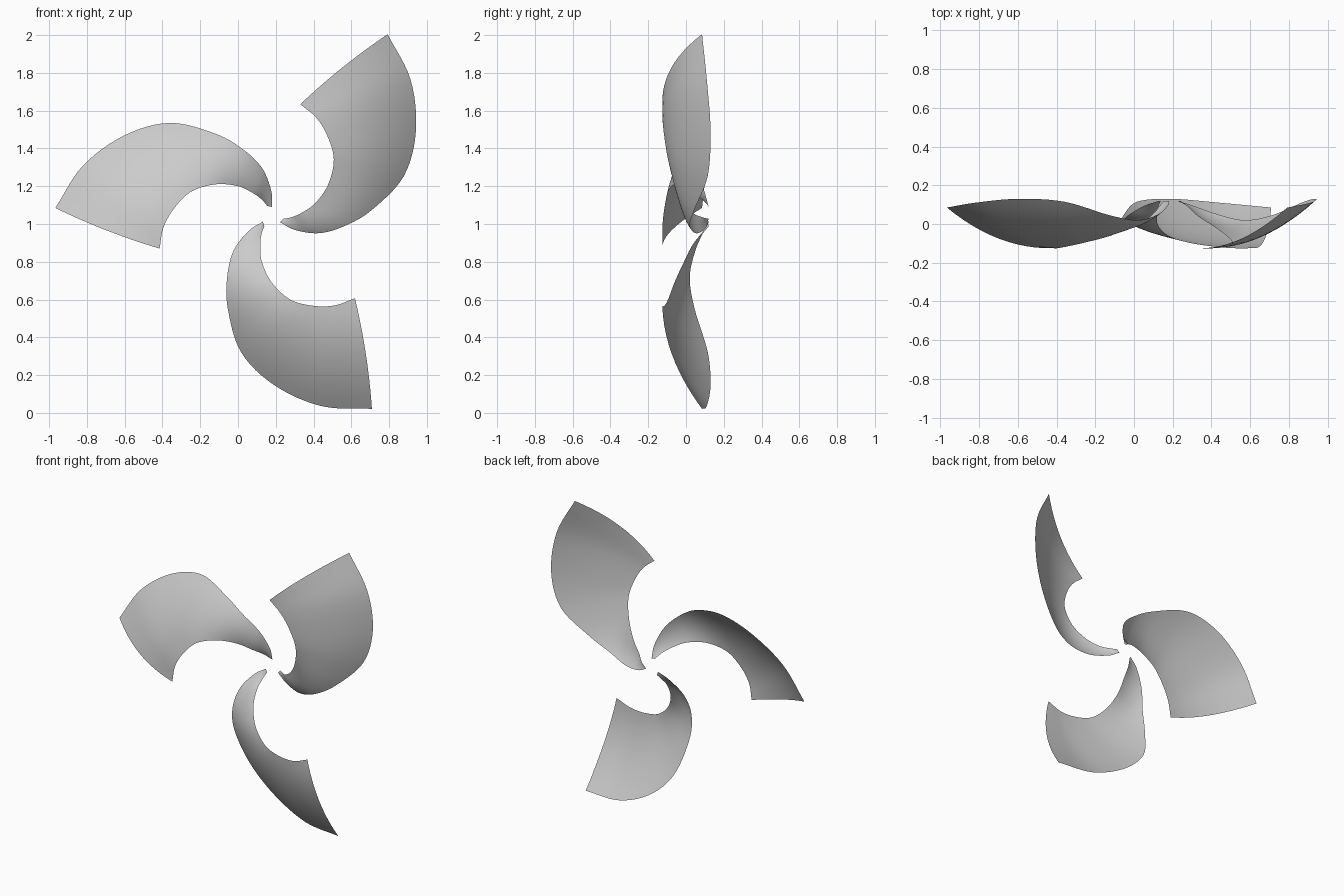
import bpy, bmesh, math
from mathutils import Vector

cube = bpy.data.objects.get("Cube")
if cube:
    bpy.data.objects.remove(cube, do_unlink=True)

HUB = Vector((0.178, 0, 1.037))
ALONG, ACROSS = 6, 12      # steps per guide span, steps across the chord

# Guide rails of one blade from root to tip: (x, z, depth)
outer_rail = [(.18, 1.09, .12), (.175, 1.18, .095), (.125, 1.30, .05),
              (.02, 1.40, .02), (-.125, 1.48, .045), (-.36, 1.535, .115),
              (-.6, 1.47, .13), (-.82, 1.31, .11), (-.967, 1.085, .085)]
inner_rail = [(.155, 1.095, .12), (.13, 1.125, .09), (.085, 1.16, .04),
              (0, 1.2, -.01), (-.12, 1.21, -.06), (-.25, 1.17, -.095),
              (-.34, 1.08, -.115), (-.395, .98, -.125), (-.415, .87, -.125)]


def smooth_rail(points):
    """Catmull-Rom curve through the points, relative to the hub."""
    p = [Vector((x, y, z)) - HUB for x, z, y in points]
    p = [2 * p[0] - p[1]] + p + [2 * p[-1] - p[-2]]
    curve = []
    for a, b, c, d in zip(p, p[1:], p[2:], p[3:]):
        for i in range(ALONG):
            t = i / ALONG
            curve.append(b + 0.5 * t * (c - a + t * (2 * a - 5 * b + 4 * c - d
                                                   + t * (3 * (b - c) + d - a))))
    return curve + [p[-2]]


# Painted metal
metal = bpy.data.materials.new("light grey")
metal.use_nodes = True
grey = (0.6, 0.6, 0.6, 1)
metal.diffuse_color = grey
metal.node_tree.nodes["Principled BSDF"].inputs["Base Color"].default_value = grey

# Blade sheet: cambered chords lofted between the rails
bm = bmesh.new()
rows = []
for o, i in zip(smooth_rail(outer_rail), smooth_rail(inner_rail)):
    chord = (o - i).length
    row = []
    for k in range(ACROSS + 1):
        s = k / ACROSS
        camber = 4 * s * (1 - s) * chord
        row.append(bm.verts.new(o.lerp(i, s) + Vector((0, -0.09 * camber, 0))))
    rows.append(row)
# Slightly bowed tip edge
for k, v in enumerate(rows[-1]):
    s = k / ACROSS
    v.co += Vector((-0.4, 0, -0.9)) * 0.05 * s * (1 - s)
for r, q in zip(rows, rows[1:]):
    for k in range(ACROSS):
        bm.faces.new((r[k], r[k + 1], q[k + 1], q[k])).smooth = True
bm.normal_update()
if sum(f.normal.y for f in bm.faces) > 0:
    bmesh.ops.reverse_faces(bm, faces=bm.faces[:])
mesh = bpy.data.meshes.new("blade")
bm.to_mesh(mesh)
bm.free()
mesh.materials.append(metal)

# Three blades around the hub axis
for n, name in enumerate(("right_blade", "left_blade", "lower_blade")):
    blade = bpy.data.objects.new(name, mesh)
    blade.location = HUB
    blade.rotation_euler.y = n * math.tau / 3
    bpy.context.collection.objects.link(blade)
